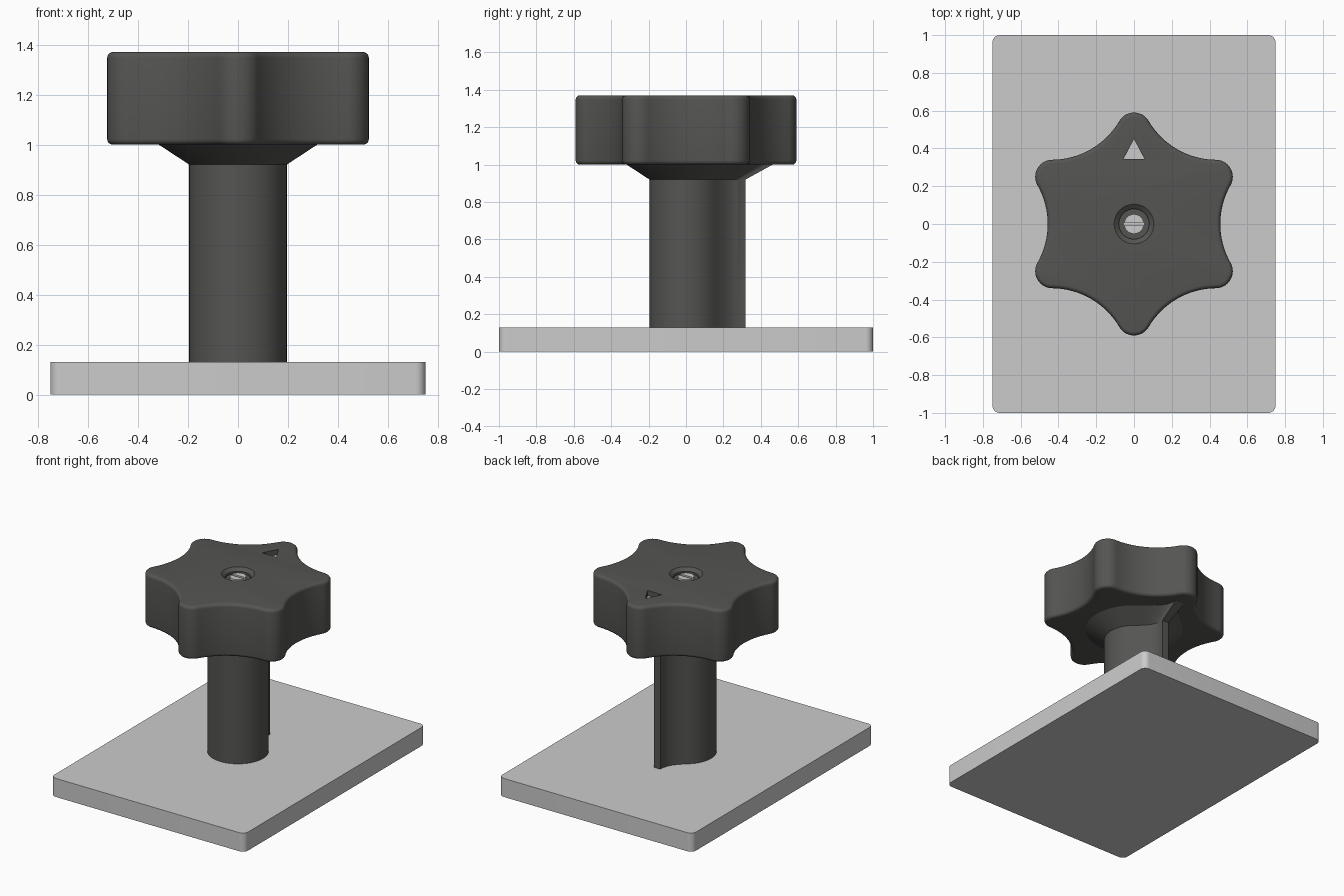
import bpy, bmesh
from math import sin, cos, pi, radians, sqrt
from mathutils import Vector

if "Cube" in bpy.data.objects:
    bpy.data.objects.remove(bpy.data.objects["Cube"])

dark = bpy.data.materials.new("dark_plastic")
dark.diffuse_color = (0.09, 0.09, 0.085, 1)
dark.use_nodes = True
dark.node_tree.nodes["Principled BSDF"].inputs["Base Color"].default_value = dark.diffuse_color


def loft(name, rings, mat=None):
    """Skin a stack of (outline, z) rings and cap both ends."""
    bm = bmesh.new()
    loops = [[bm.verts.new((x, y, z)) for x, y in pts] for pts, z in rings]
    n = len(loops[0])
    for a, b in zip(loops, loops[1:]):
        for i in range(n):
            j = (i + 1) % n
            bm.faces.new((a[i], a[j], b[j], b[i]))
    bm.faces.new(loops[0][::-1])
    bm.faces.new(loops[-1])
    bmesh.ops.recalc_face_normals(bm, faces=bm.faces)
    me = bpy.data.meshes.new(name)
    bm.to_mesh(me)
    bm.free()
    ob = bpy.data.objects.new(name, me)
    bpy.context.collection.objects.link(ob)
    if mat:
        me.materials.append(mat)
    return ob


def activate(ob):
    bpy.ops.object.select_all(action='DESELECT')
    ob.select_set(True)
    bpy.context.view_layer.objects.active = ob


def smooth(ob):
    activate(ob)
    bpy.ops.object.shade_smooth_by_angle(angle=radians(30))


def cut(ob, cutter):
    cutter.hide_render = True
    activate(ob)
    m = ob.modifiers.new("cut", 'BOOLEAN')
    m.operation, m.solver, m.object = 'DIFFERENCE', 'EXACT', cutter
    bpy.ops.object.modifier_apply(modifier=m.name)
    bpy.data.objects.remove(cutter)


def arc(cx, cy, r, a0, a1, n):
    return [(cx + r * cos(a0 + (a1 - a0) * i / n), cy + r * sin(a0 + (a1 - a0) * i / n))
            for i in range(n + 1)]


def circle(r, n=48):
    return arc(0, 0, r, 0, 2 * pi, n)[:-1]


# Base plate with rounded corners
rect = []
for k, (sx, sy) in enumerate([(1, 1), (-1, 1), (-1, -1), (1, -1)]):
    rect += arc(sx * 0.71, sy * 0.96, 0.04, k * pi / 2, (k + 1) * pi / 2, 8)
smooth(loft("base_plate", [(rect, 0), (rect, 0.13)]))

# Stem: round column with a rib at the back, flaring out under the knob
half = arc(0, 0, 0.195, -pi / 2, radians(50), 36)
p0 = Vector(half[-1])
p1 = p0 + 0.09 * Vector((-sin(radians(50)), cos(radians(50))))
p2, p3 = Vector((0.024, 0.25)), Vector((0.024, 0.318))
for i in range(1, 13):
    t = i / 12
    half.append(tuple((1 - t)**3 * p0 + 3 * t * (1 - t)**2 * p1 + 3 * t * t * (1 - t) * p2 + t**3 * p3))
stem = half + [(-x, y) for x, y in half[:0:-1]]
flare = []
for x, y in stem:
    r = sqrt(x * x + y * y)
    k = (r + 0.085 + 0.19 * r) / r
    flare.append((x * k, y * k))
smooth(loft("stem", [(stem, 0.13), (stem, 0.92), (flare, 1.0), (flare, 1.015)], dark))

# Knob: six lobes made of tangent arcs, with rounded rims
TIP, OUTER, VALLEY = 0.09, 0.59, 0.457
C = OUTER - TIP
c30 = cos(pi / 6)
R = (C * C + VALLEY**2 - 2 * C * VALLEY * c30 - TIP**2) / (2 * TIP - 2 * VALLEY + 2 * C * c30)
D = VALLEY + R


def star(inset):
    tip = Vector((C, 0))
    val = Vector((D * c30, D * 0.5))
    d = val - tip
    a = Vector((1, 0)).angle(d)
    lobe = arc(C, 0, TIP - inset, -a, a, 16)
    v0 = pi + a
    v1 = pi + pi / 3 - a
    lobe += arc(val.x, val.y, R + inset, v0, v1, 16)[1:-1]
    out = []
    for k in range(6):
        t = pi / 2 + k * pi / 3
        out += [(x * cos(t) - y * sin(t), x * sin(t) + y * cos(t)) for x, y in lobe]
    return out


F = 0.022
rim = [(F * (1 - sin(a)), F * (1 - cos(a))) for a in [i * pi / 10 for i in range(6)]]
rings = [(star(i), 1.0 + z) for i, z in rim] + [(star(i), 1.37 - z) for i, z in rim[::-1]]
knob = loft("knob", rings, dark)

# Countersunk recess and triangular pointer recess
cut(knob, loft("recess_cutter", [(circle(0.08), 1.335), (circle(0.08), 1.35),
                                 (circle(0.105), 1.37), (circle(0.105), 1.4)]))
tri = [(-0.055, 0.345), (0.055, 0.345), (0, 0.45)]
cut(knob, loft("pointer_cutter", [(tri, 1.33), (tri, 1.4)]))
smooth(knob)

# Grey pointer inlay at the bottom of the triangle
loft("pointer_inlay", [(tri, 1.31), (tri, 1.333)])

# Slotted screw in the centre
screw = loft("screw", [(circle(0.052), 1.25), (circle(0.052), 1.353)])
slot = [(-0.1, -0.009), (0.1, -0.009), (0.1, 0.009), (-0.1, 0.009)]
cut(screw, loft("slot_cutter", [(slot, 1.34), (slot, 1.4)]))
smooth(screw)
